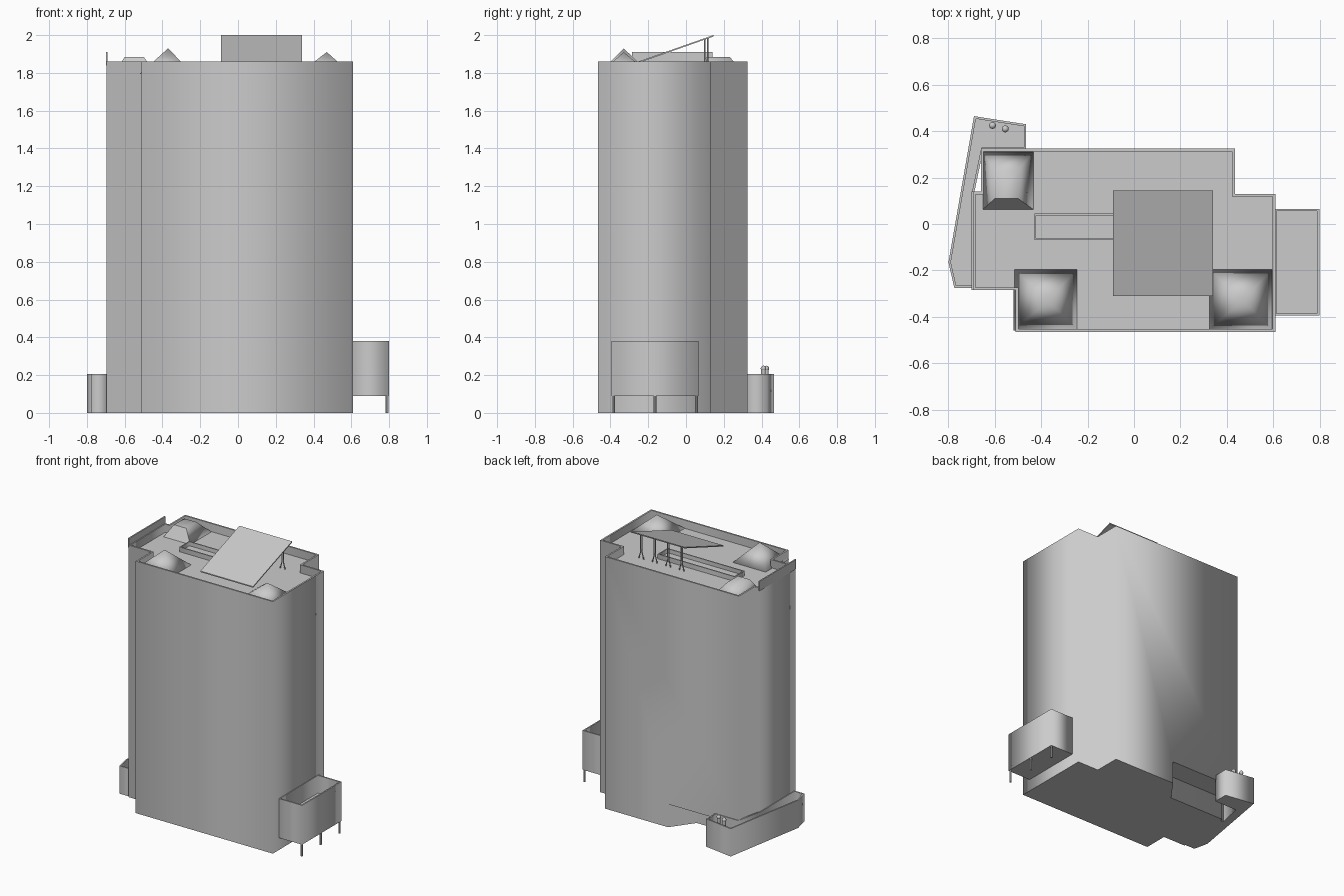
import bpy
import bmesh
from mathutils import Vector

if "Cube" in bpy.data.objects:
    bpy.data.objects.remove(bpy.data.objects["Cube"], do_unlink=True)

grey = bpy.data.materials.new("light grey")
grey.use_nodes = True
COLOR = (0.6, 0.6, 0.6, 1)
grey.diffuse_color = COLOR
grey.node_tree.nodes["Principled BSDF"].inputs["Base Color"].default_value = COLOR


def finish(name, bm):
    bmesh.ops.recalc_face_normals(bm, faces=bm.faces)
    mesh = bpy.data.meshes.new(name)
    bm.to_mesh(mesh)
    bm.free()
    mesh.materials.append(grey)
    obj = bpy.data.objects.new(name, mesh)
    bpy.context.collection.objects.link(obj)
    return obj


def soften(obj):
    """Smooth round the upright corners, keep rims and floors sharp."""
    bm = bmesh.new()
    bm.from_mesh(obj.data)
    for f in bm.faces:
        f.smooth = True
    for e in bm.edges:
        flat = [abs(f.normal.z) > 0.5 for f in e.link_faces]
        e.smooth = len(set(flat)) == 1
    bm.to_mesh(obj.data)
    bm.free()


def prism(outline, z0, z1):
    bm = bmesh.new()
    base = bm.faces.new([bm.verts.new((x, y, z0)) for x, y in outline])
    top = bmesh.ops.extrude_face_region(bm, geom=[base], use_keep_orig=True)["geom"]
    bmesh.ops.translate(bm, vec=(0, 0, z1 - z0),
                        verts=[v for v in top if isinstance(v, bmesh.types.BMVert)])
    bmesh.ops.recalc_face_normals(bm, faces=bm.faces)
    return bm


def basin(name, outline, z0, z1, floor, wall):
    """Solid block whose top is sunk to a floor inside a thin wall."""
    bm = prism(outline, z0, z1)
    top = max(bm.faces, key=lambda f: f.calc_center_median().z)
    bmesh.ops.inset_region(bm, faces=[top], thickness=wall, use_even_offset=True)
    new = bmesh.ops.extrude_face_region(bm, geom=[top])["geom"]
    bmesh.ops.translate(bm, vec=(0, 0, floor - z1),
                        verts=[v for v in new if isinstance(v, bmesh.types.BMVert)])
    if top.is_valid:
        bmesh.ops.delete(bm, geom=[top], context="FACES_ONLY")
    return finish(name, bm)


def rect(x0, x1, y0, y1):
    return [(x0, y0), (x1, y0), (x1, y1), (x0, y1)]


def frustum(name, low, high, z0, z1):
    bm = bmesh.new()
    a = [bm.verts.new((x, y, z0)) for x, y in low]
    b = [bm.verts.new((x, y, z1)) for x, y in high]
    for i in range(4):
        j = (i + 1) % 4
        bm.faces.new((a[i], a[j], b[j], b[i]))
    bm.faces.new(b)
    bm.faces.new(a)
    bmesh.ops.remove_doubles(bm, verts=bm.verts, dist=0.0001)
    obj = finish(name, bm)
    soften(obj)
    return obj


def rod(name, start, end, radius, sides=6):
    start, end = Vector(start), Vector(end)
    axis = end - start
    bm = bmesh.new()
    bmesh.ops.create_cone(bm, cap_ends=True, segments=sides, radius1=radius,
                          radius2=radius, depth=axis.length)
    bmesh.ops.rotate(bm, verts=bm.verts, matrix=axis.to_track_quat("Z", "Y").to_matrix())
    bmesh.ops.translate(bm, vec=(start + end) / 2, verts=bm.verts)
    return finish(name, bm)


ROOF, RIM = 1.80, 1.86

# Tower with sunken roof and parapet
tower = basin("tower", [(-0.51, -0.465), (0.61, -0.465), (0.61, 0.13), (0.435, 0.13),
                        (0.435, 0.325), (-0.66, 0.325), (-0.66, 0.14), (-0.695, 0.14),
                        (-0.695, -0.285), (-0.51, -0.285)], 0, RIM, ROOF, 0.012)

# Undercut at the foot of the back wall
cutter = finish("undercut_cutter", prism([(-0.08, 0.4), (-0.08, 0.325), (-0.2, 0.16),
                                          (-0.75, 0.16), (-0.75, 0.4)], -0.1, 0.17))
cutter.hide_render = True
mod = tower.modifiers.new("undercut", "BOOLEAN")
mod.operation = "DIFFERENCE"
mod.object = cutter
bpy.context.view_layer.objects.active = tower
bpy.ops.object.modifier_apply(modifier=mod.name)
bpy.data.objects.remove(cutter, do_unlink=True)
soften(tower)

# Raised side parapet
finish("side_parapet", prism(rect(-0.7, -0.69, -0.285, 0.14), RIM - 0.02, 1.91))

# Roof mounds
for side, px, pz in (("right", -0.37, 1.93), ("left", 0.47, 1.91)):
    frustum("roof_peak_" + side, rect(px - 0.15, px + 0.13, -0.46, -0.19),
            [(px, -0.33)] * 4, ROOF - 0.005, pz)
frustum("roof_mound", rect(-0.655, -0.43, 0.06, 0.315),
        rect(-0.6, -0.5, 0.11, 0.23), ROOF - 0.005, 1.885)

# Roof trough
soften(basin("roof_trough", rect(-0.43, 0.2, -0.07, 0.045), ROOF - 0.01, 1.835, 1.805, 0.008))

# Sloping roof panel on braced posts
LOW, HIGH = (-0.31, 1.835), (0.145, 1.995)
bm = prism(rect(-0.09, 0.34, LOW[0], HIGH[0]), 0, 0.008)
slope = (HIGH[1] - LOW[1]) / (HIGH[0] - LOW[0])
for v in bm.verts:
    v.co.z += LOW[1] + slope * (v.co.y - LOW[0]) - 0.003
finish("roof_panel", bm)
for i in range(4):
    x = -0.04 + i * 0.11
    for y in (0.1, 0.115):
        rod("panel_post", (x, y, 1.85), (x, y, LOW[1] + slope * (y - LOW[0])), 0.004)
    for s in (-1, 1):
        rod("panel_brace", (x + s * 0.02, 0.107, ROOF), (x, 0.107, 1.87), 0.004)

# Side bin on legs
soften(basin("side_bin", rect(0.605, 0.8, -0.395, 0.065), 0.09, 0.38, 0.25, 0.01))
for y in (-0.385, -0.165, 0.055):
    rod("bin_leg", (0.79, y, 0), (0.79, y, 0.1), 0.008, 8)

# Planter wrapped round the back corner
soften(basin("corner_planter", [(-0.69, 0.465), (-0.8, -0.165), (-0.775, -0.275),
                                (-0.69, -0.275), (-0.69, 0.13), (-0.65, 0.32),
                                (-0.465, 0.32), (-0.465, 0.43)], 0, 0.205, 0.1, 0.01))
for x, y in ((-0.61, 0.425), (-0.555, 0.41)):
    rod("planter_post", (x, y, 0.09), (x, y, 0.24), 0.012, 12)
    bm = bmesh.new()
    bmesh.ops.create_uvsphere(bm, u_segments=12, v_segments=8, radius=0.015)
    bmesh.ops.translate(bm, vec=(x, y, 0.235), verts=bm.verts)
    cap = finish("planter_post_cap", bm)
    cap.data.shade_smooth()
